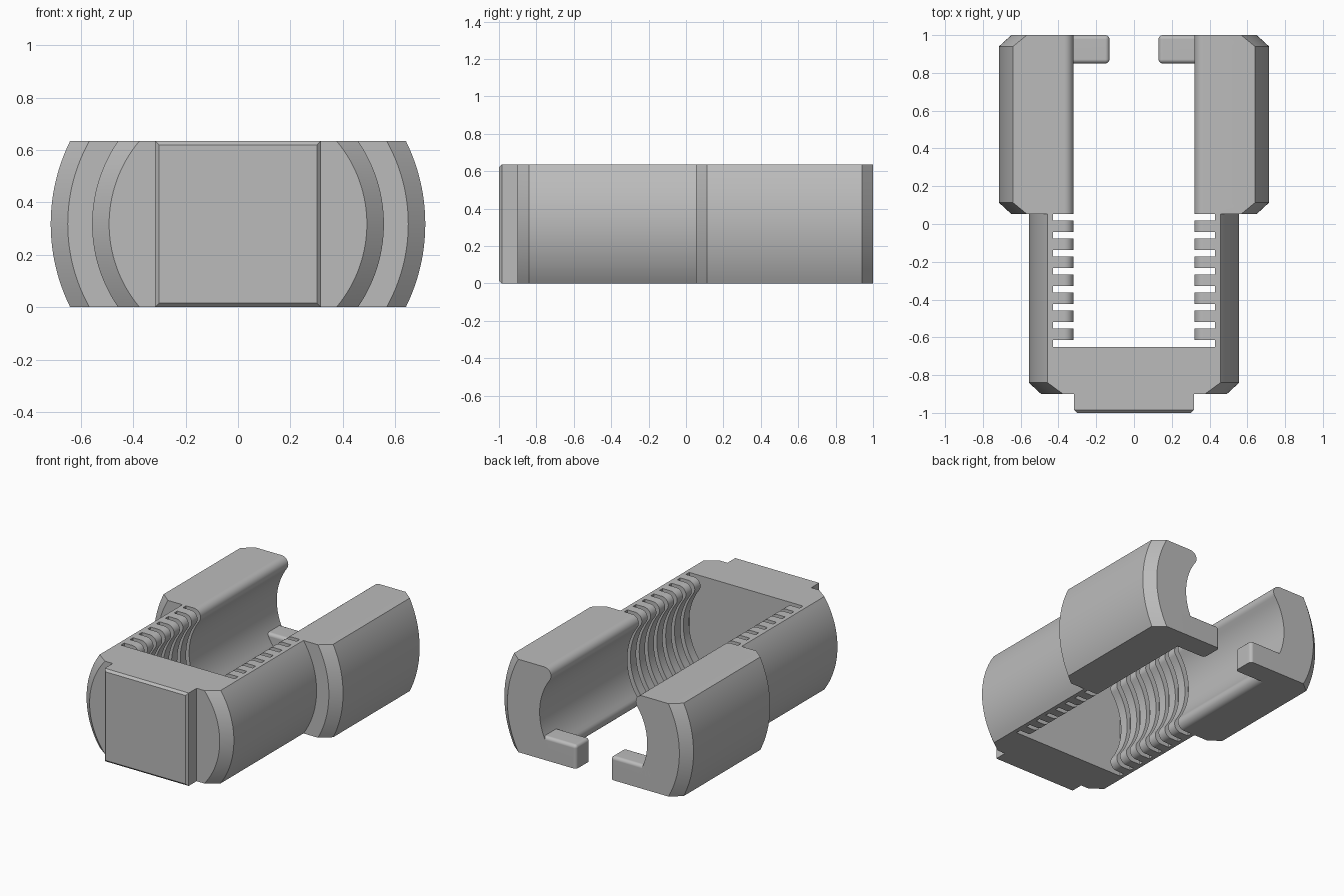
import bpy, bmesh, math

if "Cube" in bpy.data.objects:
    bpy.data.objects.remove(bpy.data.objects["Cube"])

grey = bpy.data.materials.new("plain grey")
grey.use_nodes = True
COLOUR = (0.5, 0.5, 0.5, 1)
grey.diffuse_color = COLOUR
grey.node_tree.nodes["Principled BSDF"].inputs["Base Color"].default_value = COLOUR

H = 0.635           # full height
MID = H / 2
LIP = 0.05          # radius of the rounded lips
LIP_X = 0.32        # innermost reach of the lips
SLOT_X = 0.43       # floor of the slots


def finish(name, bm, mirror=True):
    bmesh.ops.recalc_face_normals(bm, faces=bm.faces)
    mesh = bpy.data.meshes.new(name)
    bm.to_mesh(mesh)
    bm.free()
    mesh.materials.append(grey)
    ob = bpy.data.objects.new(name, mesh)
    bpy.context.collection.objects.link(ob)
    bpy.ops.object.select_all(action='DESELECT')
    ob.select_set(True)
    bpy.context.view_layer.objects.active = ob
    bpy.ops.object.shade_smooth_by_angle(angle=math.radians(30))
    if mirror:
        ob.modifiers.new("mirror", 'MIRROR').use_clip = True
    wn = ob.modifiers.new("weighted", 'WEIGHTED_NORMAL')
    wn.keep_sharp = True
    return ob


def outer_arc(radius, n=28):
    """Outside of the shell, bottom to top."""
    a = math.asin(MID / radius)
    angles = [-a + 2 * a * i / n for i in range(n + 1)]
    return [(radius * math.cos(t), MID + radius * math.sin(t)) for t in angles]


def bore_profile(n_lip=10, n_bore=12):
    """Inside of an arm, top to bottom: rounded lip, concave bore, rounded lip."""
    cx, cz = LIP_X + LIP, H - LIP
    tilt = math.atan2(cz - MID, cx)
    bore_r = math.hypot(cx, cz - MID) - LIP
    half = []
    for i in range(n_lip + 1):
        t = math.pi / 2 + (math.pi / 2 + tilt) * i / n_lip
        half.append((cx + LIP * math.cos(t), cz + LIP * math.sin(t)))
    for i in range(1, n_bore + 1):
        t = tilt * (1 - i / n_bore)
        half.append((bore_r * math.cos(t), MID + bore_r * math.sin(t)))
    return half + [(x, H - z) for x, z in reversed(half[:-1])]


BORE = bore_profile()


def flat_profile(x):
    return [(x, z) for _, z in BORE]


# Stations along the half body: position, outer radius, inner profile
SOLID, SLOT = flat_profile(0), flat_profile(SLOT_X)
SMALL, BIG, CHAMFER = 0.557, 0.715, 0.065
stations = [(-0.9, SMALL - CHAMFER, SOLID), (-0.84, SMALL, SOLID),
            (-0.65, SMALL, SOLID), (-0.65, SMALL, SLOT)]
PITCH, RIB, STEP = 0.0953, 0.062, 0.053
for i in range(7):
    y = -0.614 + PITCH * i
    stations += [(y, SMALL, SLOT), (y, SMALL, BORE),
                 (y + RIB, SMALL, BORE), (y + RIB, SMALL, SLOT)]
stations += [(STEP, SMALL, SLOT), (STEP, BIG - CHAMFER, BORE),
             (STEP + 0.06, BIG, BORE), (0.94, BIG, BORE), (1.0, BIG - CHAMFER, BORE)]

# Body: loft the stations, leave the centre plane open, mirror it
bm = bmesh.new()
rings = [[bm.verts.new((x, y, z)) for x, z in outer_arc(r) + inner]
         for y, r, inner in stations]
for a, b in zip(rings, rings[1:]):
    for i in range(len(a)):
        j = (i + 1) % len(a)
        quad = [a[i], a[j], b[j], b[i]]
        if any(v.co.x > 1e-4 for v in quad):
            bm.faces.new(quad)
bm.faces.new(rings[0])
bm.faces.new(rings[-1])
bmesh.ops.remove_doubles(bm, verts=bm.verts, dist=1e-5)
bmesh.ops.dissolve_degenerate(bm, dist=1e-5, edges=bm.edges)
finish("clamp_body", bm)


def box(x0, x1, y0, y1, z0, z1):
    b = bmesh.new()
    bmesh.ops.create_cube(b, size=1)
    for v in b.verts:
        v.co = (x1 if v.co.x > 0 else x0, y1 if v.co.y > 0 else y0, z1 if v.co.z > 0 else z0)
    return b


# Front pad with a narrow chamfer round its face
bm = box(-0.317, 0.317, -1.0, -0.89, 0, H)
rim = [e for e in bm.edges if all(v.co.y < -0.95 for v in e.verts)]
bmesh.ops.bevel(bm, geom=rim, offset=0.015, segments=1, affect='EDGES')
finish("front_pad", bm, mirror=False)

# Rear hooks reaching in along the bottom
bm = box(0.13, 0.44, 0.85, 1.0, 0, 0.16)
soft = [e for e in bm.edges
        if any(v.co.x < 0.2 for v in e.verts) and any(v.co.z > 0.1 for v in e.verts)]
bmesh.ops.bevel(bm, geom=soft, offset=0.022, segments=5, profile=0.5, affect='EDGES')
finish("rear_hooks", bm)
